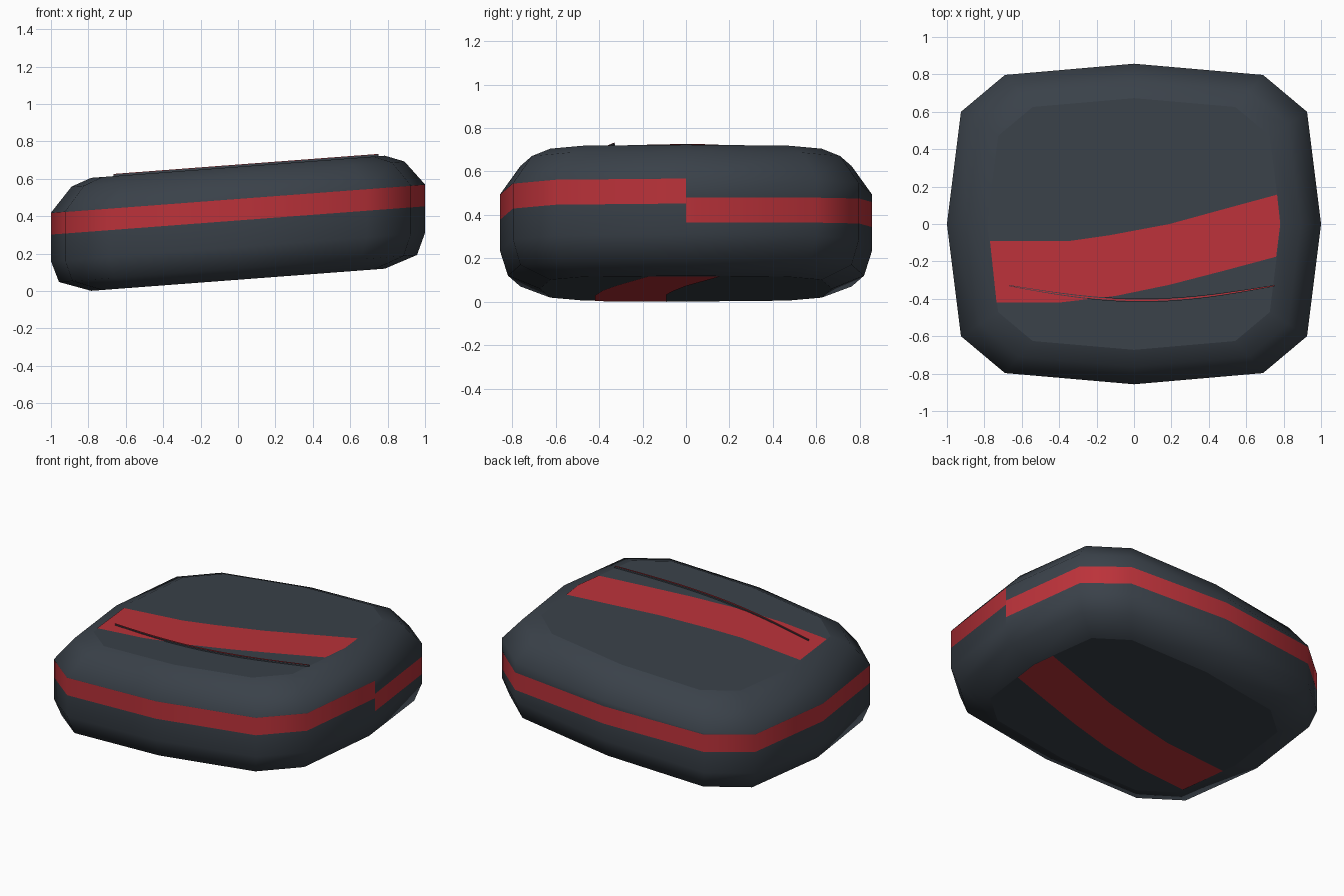
import bpy
import math

old = bpy.data.objects.get("Cube")
if old:
    bpy.data.objects.remove(old, do_unlink=True)

TILT = 0.0755      # rise of the whole body along x
BASE = 0.06        # height of the underside at x = 0
HEIGHT = 0.604


def material(name, rgb):
    m = bpy.data.materials.new(name)
    m.use_nodes = True
    m.diffuse_color = (*rgb, 1)
    bsdf = m.node_tree.nodes["Principled BSDF"]
    bsdf.inputs["Base Color"].default_value = (*rgb, 1)
    bsdf.inputs["Roughness"].default_value = 0.7
    return m


SLATE = material("slate_grey", (0.042, 0.053, 0.067))
RED = material("red", (0.50, 0.032, 0.042))


def lift(x, y, z):
    """Place a point in the sheared frame of the body."""
    return (x, y, BASE + TILT * x + z)


def make(name, verts, faces, mats, indices=None, smooth=None):
    me = bpy.data.meshes.new(name)
    me.from_pydata(verts, [], faces)
    for m in mats:
        me.materials.append(m)
    for i, p in enumerate(me.polygons):
        p.material_index = indices[i] if indices else 0
        p.use_smooth = smooth[i] if smooth else False
    me.update()
    ob = bpy.data.objects.new(name, me)
    bpy.context.collection.objects.link(ob)
    return ob


# Outline of the body, starting and ending at the seam on the +x side
quarter = [(1, 0), (0.925, 0.6), (0.69, 0.797), (0, 0.857)]
outline = quarter + [(-x, y) for x, y in reversed(quarter[:3])]
outline = [(x, -y) for x, y in outline] + [(x, y) for x, y in reversed(outline[:-1])]


def band_top(i):
    """The band stays level along the front and sinks along the back."""
    if i <= 6:
        return 0.432
    t = (outline[i][0] + 1) / 2
    return 0.432 - 0.087 * t ** 1.4


BAND = 0.115
rings = [
    (0.785, lambda i: 0.0),
    (0.957, lambda i: 0.06),
    (1.0, lambda i: 0.175),
    (1.0, lambda i: band_top(i) - BAND),
    (1.0, band_top),
    (1.0, lambda i: 0.434),
    (0.89, lambda i: 0.565),
    (0.785, lambda i: HEIGHT),
]
BAND_ROW = 3

# Body: rings skinned around the outline, the seam column shared off the band
verts, ids = [], {}
count = len(outline)
for r, (scale, height) in enumerate(rings):
    for i, (x, y) in enumerate(outline):
        on_band = r in (BAND_ROW, BAND_ROW + 1)
        if i == count - 1 and not on_band:
            ids[r, i] = ids[r, 0]
            continue
        ids[r, i] = len(verts)
        verts.append(lift(x * scale, y * scale, height(i)))

faces, indices, smooth = [], [], []
for r in range(len(rings) - 1):
    for i in range(count - 1):
        faces.append((ids[r, i + 1], ids[r, i], ids[r + 1, i], ids[r + 1, i + 1]))
        indices.append(1 if r == BAND_ROW else 0)
        smooth.append(True)
last = len(rings) - 1
faces.append([ids[last, i] for i in reversed(range(count - 1))])
faces.append([ids[0, i] for i in range(count - 1)])
indices += [0, 0]
smooth += [False, False]
make("body", verts, faces, [SLATE, RED], indices, smooth)


# Curved stripes painted on the top and the underside
far_edge = [(-0.77, -0.09), (-0.34, -0.09), (-0.13, -0.06), (0.19, 0.0), (0.5, 0.085), (0.765, 0.157)]
near_edge = [(-0.735, -0.42), (-0.4, -0.42), (-0.1, -0.385), (0.19, -0.325), (0.48, -0.25), (0.76, -0.175)]


def stripe(name, z, up):
    pts = [lift(x, y, z) for x, y in far_edge + near_edge]
    n = len(far_edge)
    quads = []
    for i in range(n - 1):
        q = (n + i, n + i + 1, i + 1, i)
        quads.append(q if up else q[::-1])
    # small tip reaching the rim at the +x end
    pts.append(lift(0.782, 0, z))
    tip = (2 * n - 1, 2 * n, n - 1)
    quads.append(tip if up else tip[::-1])
    make(name, pts, quads, [RED])


stripe("top_stripe", HEIGHT + 0.003, True)
stripe("underside_stripe", -0.002, False)


# Slim bowed ridge on the top: dark rim with a red crest
def ridge(name, width, top, mat):
    steps = 20
    pts, quads = [], []
    for k in range(steps + 1):
        t = k / steps
        x = -0.665 + 1.415 * t
        bow = math.sin(math.pi * t)
        y = -0.33 - 0.078 * bow
        w = width * (0.4 + 0.6 * bow)
        for dy, z in ((-w, HEIGHT), (-w, top), (w, top), (w, HEIGHT)):
            pts.append(lift(x, y + dy, z))
    for k in range(steps):
        a, b = 4 * k, 4 * k + 4
        for j in range(3):
            quads.append((a + j, b + j, b + j + 1, a + j + 1))
    end = 4 * steps
    quads += [(0, 1, 2, 3), (end + 3, end + 2, end + 1, end)]
    make(name, pts, quads, [mat])


ridge("ridge_rim", 0.009, HEIGHT + 0.009, SLATE)
ridge("ridge_crest", 0.004, HEIGHT + 0.012, RED)
